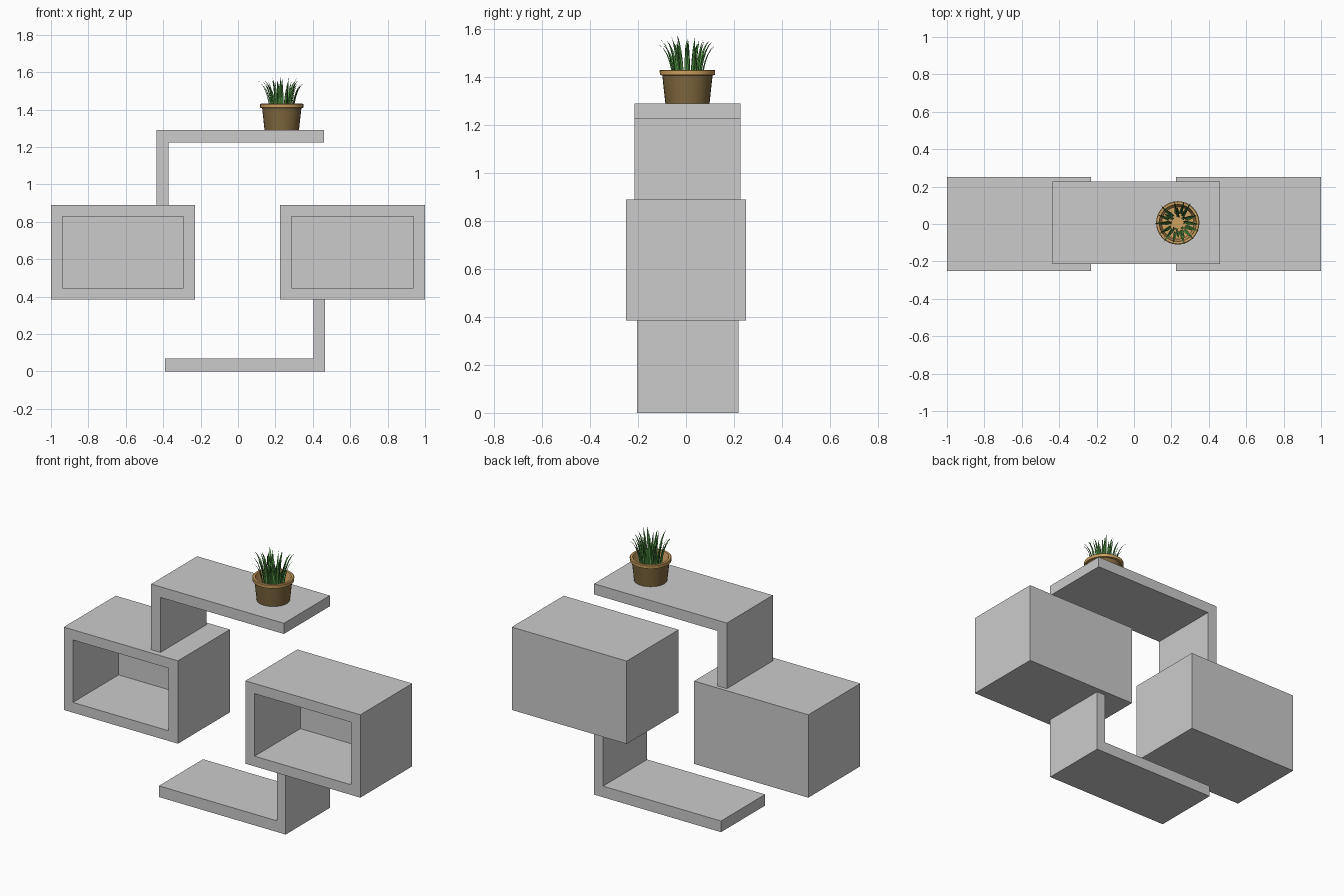
import bpy, bmesh, math, random
from mathutils import Vector

if "Cube" in bpy.data.objects:
    bpy.data.objects.remove(bpy.data.objects["Cube"])

random.seed(4)


def material(name, rgb):
    m = bpy.data.materials.new(name)
    m.diffuse_color = (*rgb, 1)
    m.use_nodes = True
    m.node_tree.nodes["Principled BSDF"].inputs["Base Color"].default_value = m.diffuse_color
    return m


def to_object(name, bm, mats=()):
    bmesh.ops.recalc_face_normals(bm, faces=bm.faces)
    me = bpy.data.meshes.new(name)
    bm.to_mesh(me)
    bm.free()
    ob = bpy.data.objects.new(name, me)
    bpy.context.collection.objects.link(ob)
    for m in mats:
        me.materials.append(m)
    return ob


def prism(name, profile, y0, y1):
    """Extrude an x-z profile along y."""
    bm = bmesh.new()
    face = bm.faces.new([bm.verts.new((x, y0, z)) for x, z in profile])
    out = bmesh.ops.extrude_face_region(bm, geom=[face])
    verts = [v for v in out["geom"] if isinstance(v, bmesh.types.BMVert)]
    bmesh.ops.translate(bm, verts=verts, vec=(0, y1 - y0, 0))
    return to_object(name, bm)


def cabinet(name, x0, x1, z0=0.385, z1=0.89, wall=0.062, depth=0.44):
    """Box with its front face inset and pushed in to form a cubby."""
    bm = bmesh.new()
    bmesh.ops.create_cube(bm, size=1)
    for v in bm.verts:
        v.co = ((x0 + x1) / 2 + v.co.x * (x1 - x0), v.co.y * 0.5,
                (z0 + z1) / 2 + v.co.z * (z1 - z0))
    bm.normal_update()
    front = min(bm.faces, key=lambda f: f.calc_center_median().y)
    bmesh.ops.inset_region(bm, faces=[front], thickness=wall, use_even_offset=True)
    out = bmesh.ops.extrude_face_region(bm, geom=[front])
    verts = [v for v in out["geom"] if isinstance(v, bmesh.types.BMVert)]
    bmesh.ops.translate(bm, verts=verts, vec=(0, depth, 0))
    if front.is_valid:
        bmesh.ops.delete(bm, geom=[front], context="FACES_ONLY")
    return to_object(name, bm)


# Two open cabinets
cabinet("left_cabinet", -1.0, -0.23)
cabinet("right_cabinet", 0.225, 1.0)

# L-shaped shelves above and below
prism("upper_shelf", [(-0.435, 0.89), (-0.372, 0.89), (-0.372, 1.225),
                      (0.46, 1.225), (0.46, 1.29), (-0.435, 1.29)], -0.215, 0.228)
prism("lower_shelf", [(-0.39, 0), (0.465, 0), (0.465, 0.385),
                      (0.405, 0.385), (0.405, 0.068), (-0.39, 0.068)], -0.205, 0.22)

# Plant pot: lathe profile of (radius, z); body brown, rim and inside tan
CX, CY, BASE = 0.234, 0.006, 1.29
brown = material("pot_brown", (0.22, 0.14, 0.05))
tan = material("pot_tan", (0.62, 0.36, 0.12))
pot_profile = [(0, 0), (0.092, 0), (0.105, 0.118), (0.115, 0.12), (0.116, 0.138),
               (0.112, 0.141), (0.1, 0.141), (0.097, 0.132), (0.086, 0.02), (0, 0.02)]
SIDES = 32
bm = bmesh.new()
rings = []
for r, z in pot_profile:
    n = SIDES if r else 1
    rings.append([bm.verts.new((CX + r * math.cos(math.tau * i / n),
                                CY + r * math.sin(math.tau * i / n), BASE + z))
                  for i in range(n)])
for k, (a, b) in enumerate(zip(rings, rings[1:])):
    for i in range(SIDES):
        j = (i + 1) % SIDES
        if len(a) == 1:
            f = bm.faces.new((a[0], b[i], b[j]))
        elif len(b) == 1:
            f = bm.faces.new((a[i], a[j], b[0]))
        else:
            f = bm.faces.new((a[i], a[j], b[j], b[i]))
        f.material_index = 0 if k < 2 else 1
pot = to_object("plant_pot", bm, (brown, tan))


def leaf(bm, angle, r0, reach, height, width, droop):
    """Pointed V-section blade that arches outward."""
    out = Vector((math.cos(angle), math.sin(angle), 0))
    side = Vector((-out.y, out.x, 0))
    steps, rows = 7, []
    for s in range(steps):
        t = s / steps
        r = r0 + (reach - r0) * (0.45 * t + 0.55 * t ** 3)
        z = height * (t * (1 + droop) - droop * t ** 3)
        c = Vector((CX, CY, BASE + 0.02 + z)) + out * r
        w = width * 0.5 * (1 - t ** 2.2) * (0.75 + 0.5 * t)
        rows.append([bm.verts.new(c - side * w), bm.verts.new(c + out * w * 0.45),
                     bm.verts.new(c + side * w)])
    tip = bm.verts.new(Vector((CX, CY, BASE + 0.02 + height)) + out * reach)
    for a, b in zip(rows, rows[1:]):
        for i in (0, 1):
            bm.faces.new((a[i], a[i + 1], b[i + 1], b[i]))
    for i in (0, 1):
        bm.faces.new((rows[-1][i], rows[-1][i + 1], tip))


# Grass-like leaves in three rings: count, root radius, reach, height, droop
green = material("leaf_green", (0.1, 0.36, 0.07))
bm = bmesh.new()
for count, r0, reach, height, droop in ((14, 0.05, 0.126, 0.245, 0.3),
                                        (12, 0.042, 0.088, 0.262, 0.15),
                                        (8, 0.03, 0.048, 0.268, 0.05)):
    for i in range(count):
        leaf(bm, math.tau * (i + random.uniform(-0.25, 0.25)) / count, r0,
             reach * random.uniform(0.9, 1.05), height * random.uniform(0.88, 1.02),
             0.02, droop)
plant = to_object("plant_leaves", bm, (green,))

# Smooth shading on the pot and leaves
for ob in (pot, plant):
    bpy.ops.object.select_all(action="DESELECT")
    ob.select_set(True)
    bpy.context.view_layer.objects.active = ob
    bpy.ops.object.shade_smooth_by_angle(angle=math.radians(35))
